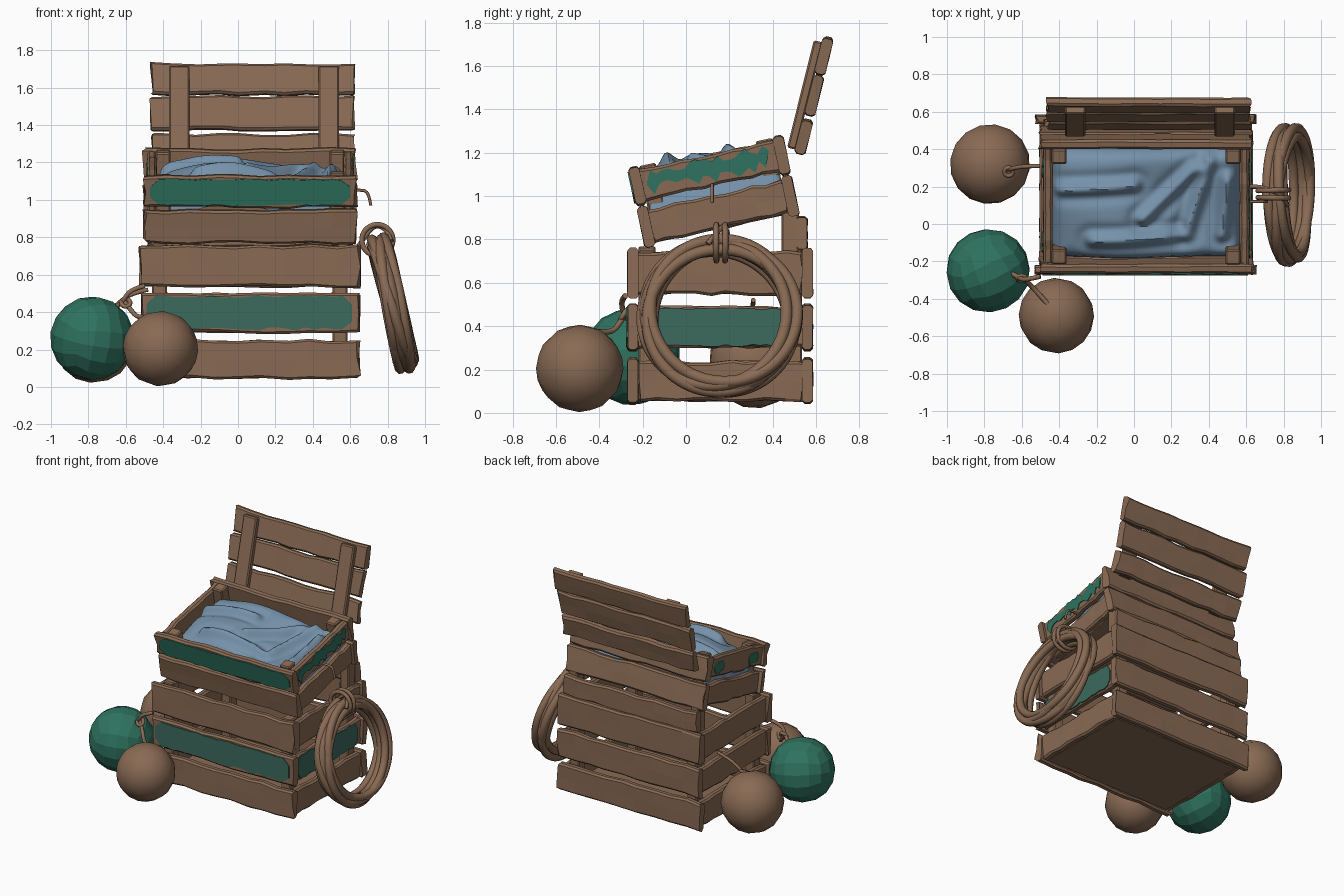
import bpy, bmesh, math, random
from mathutils import Matrix, Vector

random.seed(4)
if "Cube" in bpy.data.objects:
    bpy.data.objects.remove(bpy.data.objects["Cube"], do_unlink=True)


def material(name, rgb):
    m = bpy.data.materials.new(name)
    m.use_nodes = True
    m.diffuse_color = (*rgb, 1)
    m.node_tree.nodes["Principled BSDF"].inputs["Base Color"].default_value = (*rgb, 1)
    return m


WOOD = material("brown wood", (0.25, 0.145, 0.088))
GREEN = material("green paint", (0.028, 0.17, 0.115))
WORN = material("worn green paint", (0.045, 0.145, 0.11))
BLUE = material("blue cloth", (0.18, 0.285, 0.4))


def jit(a):
    return random.uniform(-a, a)


def finish(bm, name, mat, matrix=Matrix(), smooth=None):
    bmesh.ops.recalc_face_normals(bm, faces=bm.faces)
    me = bpy.data.meshes.new(name)
    bm.to_mesh(me)
    bm.free()
    me.materials.append(mat)
    ob = bpy.data.objects.new(name, me)
    bpy.context.collection.objects.link(ob)
    ob.matrix_world = matrix
    if smooth:
        bpy.ops.object.select_all(action="DESELECT")
        ob.select_set(True)
        bpy.context.view_layer.objects.active = ob
        bpy.ops.object.shade_smooth_by_angle(angle=math.radians(smooth))
    return ob


def box(name, lo, hi, matrix=Matrix(), mat=WOOD):
    lo, hi = Vector(lo), Vector(hi)
    bm = bmesh.new()
    bmesh.ops.create_cube(bm, size=1, matrix=Matrix.Translation((lo + hi) / 2) @ Matrix.Diagonal((*(hi - lo), 1)))
    bmesh.ops.bevel(bm, geom=bm.edges[:], offset=0.008, segments=1, affect="EDGES")
    return finish(bm, name, mat, matrix)


def wall_frame(a, b):
    # x runs along the plank, y goes inward from its outer face
    d = (Vector(b) - Vector(a)).normalized()
    return Matrix(((d.x, -d.y, 0, a[0]), (d.y, d.x, 0, a[1]), (0, 0, 1, 0), (0, 0, 0, 1)))


def plank(name, a, b, z0, z1, matrix, t=0.05, n=9):
    # rough plank: a chamfered section swept along its length with wobbly edges
    length, c = (Vector(b) - Vector(a)).length, 0.012
    bm = bmesh.new()
    rings = []
    for i in range(n + 1):
        lo, hi, end = z0 + jit(0.008), z1 + jit(0.008), i in (0, n)
        section = [(0, lo + c), (0, (lo + hi) / 2), (0, hi - c), (c, hi), (t - c, hi),
                   (t, hi - c), (t, lo + c), (t - c, lo), (c, lo)]
        s = length * i / n + (0 if end else jit(0.02))
        rings.append([bm.verts.new((s + (jit(0.014) if end else 0), d + jit(0.002), z)) for d, z in section])
    for r, q in zip(rings, rings[1:]):
        for j in range(len(r)):
            k = (j + 1) % len(r)
            bm.faces.new((r[j], r[k], q[k], q[j]))
    bm.faces.new(rings[0])
    bm.faces.new(rings[-1])
    return finish(bm, name, WOOD, matrix @ wall_frame(a, b))


def paint(name, a, b, s0, s1, z0, z1, matrix, mat, rough=0.012, n=22):
    # ragged thin paint plate on the outer face of a plank
    bm = bmesh.new()
    rows = []
    for i in range(n + 1):
        s = s0 + (s1 - s0) * i / n
        pinch = 0.25 * (z1 - z0) if i in (0, n) else 0
        lo = z0 + pinch + abs(jit(rough))
        hi = max(z1 - pinch - abs(jit(rough * 0.7)), lo + 0.01)
        rows.append([bm.verts.new((s, d, z)) for d, z in ((-0.006, lo), (-0.006, hi), (0.002, hi), (0.002, lo))])
    for r, q in zip(rows, rows[1:]):
        for j in range(4):
            k = (j + 1) % 4
            bm.faces.new((r[j], r[k], q[k], q[j]))
    bm.faces.new(rows[0])
    bm.faces.new(rows[-1])
    return finish(bm, name, mat, matrix @ wall_frame(a, b))


def crate(name, x0, x1, y0, y1, rows, matrix, t=0.05):
    walls = {"front": ((x0, y0), (x1, y0)), "right": ((x1 - 0.015, y0 + t), (x1 - 0.015, y1 - t)),
             "back": ((x1, y1), (x0, y1)), "left": ((x0 + 0.015, y1 - t), (x0 + 0.015, y0 + t))}
    for side, (a, b) in walls.items():
        for i, (z0, z1) in enumerate(rows):
            trim = 0.012 if side in ("left", "right") else 0
            plank(f"{name}_{side}_plank_{i + 1}", a, b, z0 + trim, z1 - trim, matrix, t)
    # corner posts and floor
    top = rows[-1][1]
    for px in (x0 + t + 0.01, x1 - t - 0.09):
        for py in (y0 + t, y1 - t - 0.08):
            box(f"{name}_corner_post", (px, py, rows[0][0] + 0.01), (px + 0.08, py + 0.08, top + jit(0.015)), matrix)
    box(f"{name}_floor", (x0 + t, y0 + t, rows[0][0] + 0.01), (x1 - t, y1 - t, rows[0][0] + 0.04), matrix)
    return walls


# Lower crate
flat = Matrix()
low = crate("lower_crate", -0.52, 0.645, -0.27, 0.585, [(0.045, 0.25), (0.29, 0.5), (0.535, 0.755)], flat)
paint("lower_front_paint", *low["front"], 0.03, 1.13, 0.3, 0.49, flat, WORN, 0.02)
paint("lower_right_paint", *low["right"], 0.02, 0.72, 0.305, 0.485, flat, WORN)

# Upper crate, tipped backwards
tip = Matrix.Translation((0, -0.19, 0.765)) @ Matrix.Rotation(math.radians(12), 4, "X")
up = crate("upper_crate", -0.5, 0.63, 0, 0.73, [(0, 0.18), (0.195, 0.37)], tip)
paint("upper_front_paint", *up["front"], 0.03, 1.1, 0.205, 0.355, tip, GREEN, 0.014)
paint("upper_right_paint", *up["right"], 0.02, 0.6, 0.22, 0.35, tip, GREEN, 0.06)
for s in (0.06, 0.47):
    paint("upper_left_paint", *up["left"], s, s + 0.11, 0.23, 0.32, tip, GREEN, 0.02, 6)

# Supports wedged under the raised back
plank("back_support_plank", (0.61, 0.56), (-0.48, 0.56), 0.75, 0.9, flat)
for x in (-0.47, 0.53):
    box("back_support_post", (x, 0.44, 0.7), (x + 0.07, 0.52, 0.93))

# Open lid with two battens
lean = Matrix.Translation((0, 0.52, 1.2)) @ Matrix.Rotation(math.radians(-14), 4, "X")
for i, (z0, z1) in enumerate([(0, 0.155), (0.18, 0.365), (0.373, 0.545)]):
    plank(f"lid_plank_{i + 1}", (0.615, 0.03), (-0.46, 0.03), z0, z1, lean)
for x in (-0.37, 0.43):
    box("lid_batten", (x, -0.058, 0.01), (x + 0.11, -0.015, 0.52), lean)


# Folded cloth filling the upper crate
def cloth_height(x, y):
    h = 0.31 + 0.018 * math.sin(7 * x + 2) + 0.014 * math.sin(9 * y + 5 * x) + 0.035 * math.exp(-((x + 0.1) / 0.25) ** 2)
    folds = [((-0.22, 0.18), (0.22, 0.2)), ((0.05, 0.3), (0.33, 0.56)),
             ((0.28, 0.2), (0.4, 0.6)), ((0.47, 0.2), (0.5, 0.5)), ((-0.4, 0.45), (0, 0.48))]
    for a, b in folds:
        a, d, p = Vector(a), Vector(b) - Vector(a), Vector((x, y))
        f = max(0, min(1, (p - a).dot(d) / d.dot(d)))
        dist = (p - a - d * f).length
        h += 0.032 * math.exp(-(dist / 0.03) ** 2) - 0.015 * math.exp(-((dist - 0.06) / 0.03) ** 2)
    edge = min(x + 0.45, 0.58 - x, y - 0.05, 0.68 - y)
    return h - 0.16 * math.exp(-max(edge, 0) / 0.025)


bm = bmesh.new()
bmesh.ops.create_grid(bm, x_segments=70, y_segments=44, size=0.5)
for v in bm.verts:
    x, y = 0.065 + v.co.x * 1.03, 0.365 + v.co.y * 0.63
    v.co = (x, y, cloth_height(x, y))
finish(bm, "folded_cloth", BLUE, tip, 50)


# Ropes
def rope(name, points, radius, closed=False):
    cu = bpy.data.curves.new(name, "CURVE")
    cu.dimensions = "3D"
    cu.bevel_depth, cu.bevel_resolution, cu.resolution_u = radius, 2, 3
    cu.use_fill_caps = True
    sp = cu.splines.new("NURBS")
    sp.points.add(len(points) - 1)
    for p, co in zip(sp.points, points):
        p.co = (*co, 1)
    sp.order_u, sp.use_endpoint_u, sp.use_cyclic_u = 3, not closed, closed
    cu.materials.append(WOOD)
    ob = bpy.data.objects.new(name, cu)
    bpy.context.collection.objects.link(ob)
    bpy.ops.object.select_all(action="DESELECT")
    ob.select_set(True)
    bpy.context.view_layer.objects.active = ob
    bpy.ops.object.convert(target="MESH")
    bpy.ops.object.shade_smooth_by_angle(angle=math.radians(60))


def loop(center, u, v, r, turns=1, radial=0, axial=0, steps=28):
    u, v = Vector(u).normalized(), Vector(v).normalized()
    pts = []
    for i in range(int(steps * turns) + (turns > 1)):
        t = i / steps
        rr, off = r + radial * math.sin(t * 2.4 * math.pi), axial * math.cos(t * 1.3 * math.pi)
        a = t * math.tau
        pts.append(Vector(center) + u * (rr * math.cos(a)) + v * (rr * math.sin(a)) + u.cross(v) * off)
    return pts


coil_up = (-0.22, 0, 0.975)
rope("rope_coil", loop((0.83, 0.155, 0.445), coil_up, (0, 1, 0), 0.335, 6, 0.026, 0.045), 0.028)
rope("rope_coil_core", loop((0.83, 0.155, 0.445), coil_up, (0, 1, 0), 0.335), 0.04, True)
for y in (0.14, 0.18):
    rope("coil_tie", loop((0.745, y, 0.785), (1, y - 0.16, 0), (0, 0, 1), 0.085, steps=14), 0.014, True)
rope("coil_tie_string", [(0.62, 0.2, 0.72), (0.67, 0.2, 0.79), (0.73, 0.18, 0.87), (0.8, 0.15, 0.84), (0.82, 0.1, 0.78)], 0.012)
rope("side_string", [(0.6, 0.12, 1.05), (0.66, 0.12, 1.055), (0.7, 0.12, 1.04), (0.71, 0.12, 0.97)], 0.008)


# Faceted fishing floats
def fishing_float(name, center, r, mat, turn, smooth):
    bm = bmesh.new()
    bmesh.ops.create_cube(bm, size=2)
    bmesh.ops.subdivide_edges(bm, edges=bm.edges[:], cuts=3, use_grid_fill=True)
    for v in bm.verts:
        v.co = Vector([math.tan(c * math.pi / 4) for c in v.co]).normalized() * r
    finish(bm, name, mat, Matrix.Translation(center) @ Matrix.Rotation(turn, 4, (0.5, 0.3, 1)), smooth)


fishing_float("green_float", (-0.78, -0.25, 0.26), 0.225, GREEN, 0.5, None)
fishing_float("front_brown_float", (-0.415, -0.49, 0.205), 0.202, WOOD, 0.9, 30)
fishing_float("rear_brown_float", (-0.77, 0.32, 0.235), 0.215, WOOD, 0.3, 30)
rope("green_float_string", [(-0.66, -0.26, 0.42), (-0.61, -0.29, 0.46), (-0.58, -0.3, 0.52), (-0.5, -0.28, 0.54)], 0.013)
rope("front_float_string", [(-0.45, -0.44, 0.38), (-0.53, -0.35, 0.36), (-0.58, -0.3, 0.42), (-0.61, -0.28, 0.46)], 0.013)
rope("float_knot", loop((-0.6, -0.29, 0.45), (1, 0, 0), (0, 0.6, 1), 0.025, steps=10), 0.012, True)
rope("rear_float_string", [(-0.68, 0.29, 0.41), (-0.64, 0.3, 0.45), (-0.57, 0.31, 0.5), (-0.48, 0.31, 0.52)], 0.011)
rope("rear_float_knot", loop((-0.67, 0.28, 0.42), (1, 0, 0), (0, 1, 0.4), 0.025, steps=10), 0.011, True)
